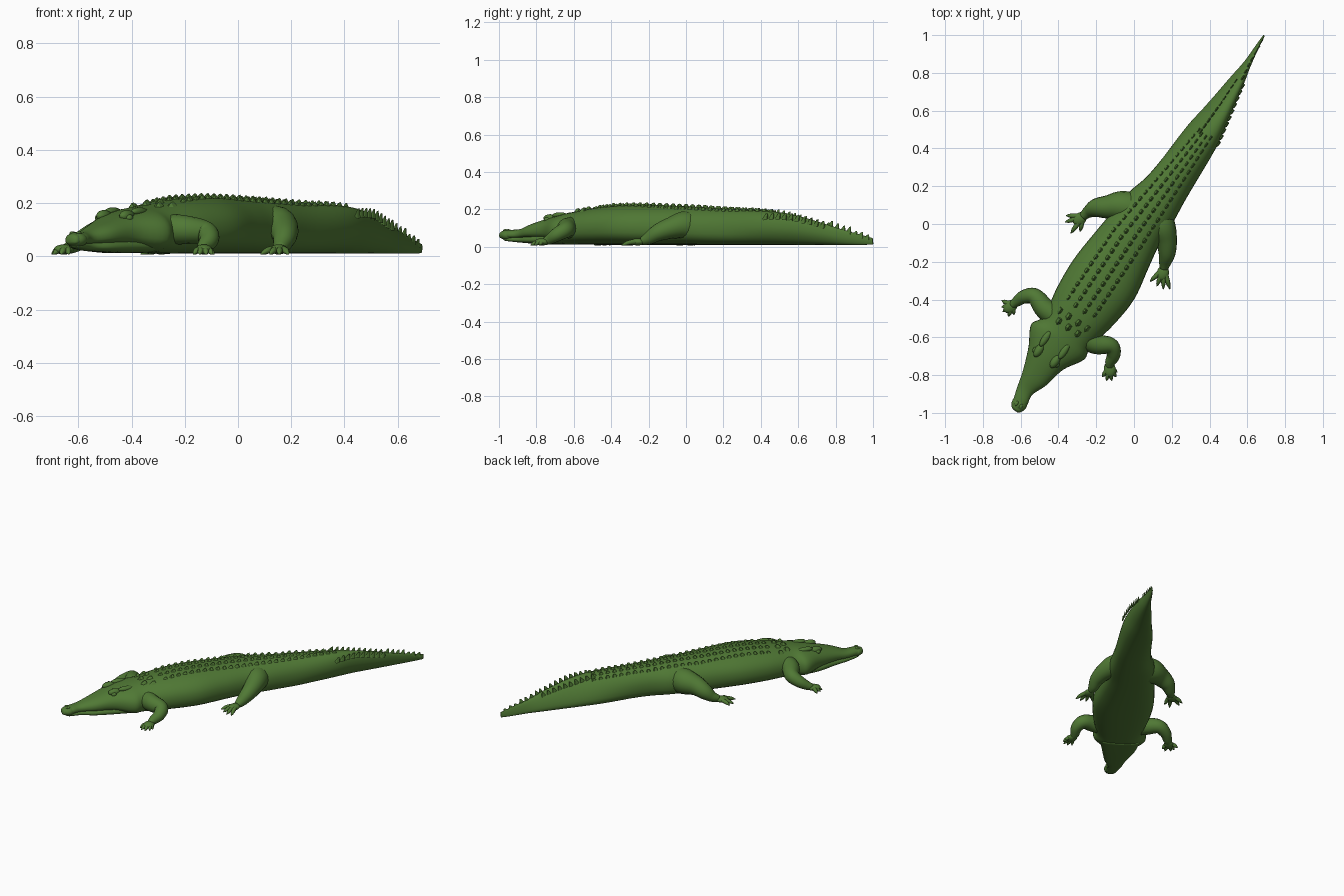
import bpy, bmesh, math
from mathutils import Vector

if "Cube" in bpy.data.objects:
    bpy.data.objects.remove(bpy.data.objects["Cube"])

mat = bpy.data.materials.new("green_hide")
mat.diffuse_color = (0.08, 0.19, 0.035, 1)
mat.use_nodes = True
mat.node_tree.nodes["Principled BSDF"].inputs["Base Color"].default_value = mat.diffuse_color


# Body frame: s runs from snout to tail along the diagonal, t runs to the animal's +x side
def world(s, t, z):
    return Vector((0.555 * s + 0.832 * t, 0.832 * s - 0.555 * t, z))


def smooth_path(pts, steps):
    out = []
    for i in range(len(pts) - 1):
        p0, p1, p2, p3 = (pts[max(0, min(len(pts) - 1, i + k))] for k in (-1, 0, 1, 2))
        for k in range(steps):
            u = k / steps
            out.append([0.5 * (2 * b + (c - a) * u + (2 * a - 5 * b + 4 * c - d) * u * u
                               + (3 * b - a - 3 * c + d) * u ** 3)
                        for a, b, c, d in zip(p0, p1, p2, p3)])
    out.append(list(pts[-1]))
    return out


def finish(name, bm, smooth=True):
    bmesh.ops.recalc_face_normals(bm, faces=bm.faces)
    me = bpy.data.meshes.new(name)
    for f in bm.faces:
        f.smooth = smooth
    bm.to_mesh(me)
    bm.free()
    ob = bpy.data.objects.new(name, me)
    bpy.context.collection.objects.link(ob)
    me.materials.append(mat)
    return ob


def bridge(bm, rings):
    loops = [[bm.verts.new(p) for p in r] for r in rings]
    n = len(loops[0])
    for a, b in zip(loops, loops[1:]):
        for i in range(n):
            bm.faces.new((a[i], a[(i + 1) % n], b[(i + 1) % n], b[i]))
    bm.faces.new(loops[0][::-1])
    bm.faces.new(loops[-1])


def skew(s):
    return 0.45 * max(0, min(1, (s - 0.35) / 0.4))


def section(s, c, w, bot, top, n=32):
    mid = bot + 0.43 * (top - bot)
    ring = []
    for i in range(n):
        a = 2 * math.pi * i / n
        ca, sa = math.cos(a), math.sin(a)
        e = 2 / 2.2 if sa > 0 else 2 / 2.7
        h = math.copysign(abs(sa) ** e, sa)
        x = math.copysign(abs(ca) ** e, ca)
        z = mid + h * ((top - mid) if sa > 0 else (mid - bot))
        ring.append(world(s, c + w * (x * (1 - abs(skew(s)) * 0.5 * max(h, 0)) + skew(s) * h), z))
    return ring


def loft(name, rows):
    bm = bmesh.new()
    bridge(bm, [section(*r) for r in rows])
    return finish(name, bm)


# Body with upper head and tail: s, centre, half width, bottom, top
body = smooth_path([
    (-1.172, .028, .012, .052, .07), (-1.16, .025, .030, .044, .084), (-1.11, .020, .041, .045, .09),
    (-1.05, .008, .046, .045, .095), (-.97, .014, .073, .045, .122), (-.85, .006, .110, .035, .157),
    (-.745, .01, .168, .014, .178), (-.67, .022, .150, .012, .19), (-.5, .027, .180, .01, .215),
    (-.33, .03, .192, .01, .225), (-.15, .023, .170, .01, .222), (0, .02, .150, .01, .217),
    (.13, .026, .141, .01, .211), (.27, .038, .117, .01, .203), (.565, .044, .094, .01, .192),
    (.74, .043, .064, .01, .170), (.93, .036, .037, .01, .122), (1.04, .03, .019, .01, .09),
    (1.15, .022, .009, .01, .062), (1.213, .019, .004, .012, .046)], 5)
loft("body", body)

# Lower jaw
loft("lower_jaw", smooth_path([
    (-1.15, .024, .012, .036, .05), (-1.13, .022, .030, .03, .054), (-1.05, .008, .042, .022, .056),
    (-.97, .014, .068, .017, .062), (-.85, .006, .104, .012, .075), (-.72, .01, .13, .012, .08)], 4))


def surface(s, t):
    """Height of the back at s, t."""
    r = min(body, key=lambda b: abs(b[0] - s))
    mid = r[3] + 0.43 * (r[4] - r[3])
    q = min(0.95, abs(t - r[1] - r[2] * skew(s)) / r[2])
    return mid + (r[4] - mid) * (1 - q ** 2.2) ** (1 / 2.2)


def blob(name, loc, size, turn=0.0):
    bm = bmesh.new()
    bmesh.ops.create_uvsphere(bm, u_segments=16, v_segments=10, radius=1)
    c, s = math.cos(turn), math.sin(turn)
    for v in bm.verts:
        x, y, z = v.co.x * size[0], v.co.y * size[1], v.co.z * size[2]
        v.co = Vector(loc) + Vector((c * x - s * y, s * x + c * y, z))
    return finish(name, bm)


# Snout tip, nostrils and brows
AX = math.atan2(0.832, 0.555)
blob("snout_tip", world(-1.13, .024, .062), (.042, .042, .029), AX)
for side in (-1, 1):
    blob("nostril", world(-1.135, .024 + side * .014, .087), (.014, .009, .007), AX)
    blob("brow", world(-.835, .004 + side * .052, .152), (.042, .022, .022), AX)
    blob("eye", world(-.845, .004 + side * .068, .144), (.017, .015, .014), AX)
    blob("skull_ridge", world(-.765, .006 + side * .06, .168), (.05, .018, .016), AX)


# Keeled scutes on the back and upright fins on the tail
def scute(bm, s, t, length, width, height, lean):
    z = surface(s, t)
    base = [bm.verts.new(world(s + a * length, t + b * width,
                               min(z, surface(s + a * length, t + b * width)) - .006))
            for a, b in ((-.5, 0), (-.2, .5), (.4, .5), (.5, 0), (.4, -.5), (-.2, -.5))]
    keel = [bm.verts.new(world(s + a * length, t, z + height * k)) for a, k in ((lean - .15, .9), (lean + .15, 1))]
    f, k0, k1 = base, keel[0], keel[1]
    for face in ((f[0], f[1], k0), (f[1], f[2], k1, k0), (f[2], f[3], k1), (f[3], f[4], k1),
                 (f[4], f[5], k0, k1), (f[5], f[0], k0)):
        bm.faces.new(face)


bm = bmesh.new()
for i in range(27):
    s = -.53 + i * .043
    spread = 1 - .55 * max(0, (s + .1) / .7)
    for k in (-1.6, -.55, .55, 1.6):
        scute(bm, s + (.012 if abs(k) > 1 else 0), .012 + .03 * max(0, s + .1) / .6 + k * .052 * spread,
              .038, .03 * spread, .013, .12)
for s, ts in ((-.65, (-.06, .0, .06)), (-.60, (-.085, -.03, .03, .085))):
    for t in ts:
        scute(bm, s, .015 + t, .05, .04, .016, .1)
finish("back_scutes", bm, False)

bm = bmesh.new()
for i in range(17):
    s = .60 + i * .036
    r = min(body, key=lambda b: abs(b[0] - s))
    rows = (-.25, 1.05) if s < .95 else (.45,)
    for k in rows:
        scute(bm, s, r[1] + r[2] * k, .036, .012, .024 if s < 1.1 else .012, .3)
finish("tail_fins", bm, False)


# Legs: swept tubes of x, y, z, radius
def add_tube(bm, pts, n, steps):
    path = smooth_path(pts, steps)
    rings = []
    for i, p in enumerate(path):
        d = (Vector(path[min(i + 1, len(path) - 1)][:3]) - Vector(path[max(i - 1, 0)][:3])).normalized()
        u = d.cross(Vector((0, 0, 1))).normalized()
        v = u.cross(d)
        rings.append([Vector(p[:3]) + max(p[3], .001) * (u * math.cos(2 * math.pi * j / n) + v * math.sin(2 * math.pi * j / n))
                      for j in range(n)])
    bridge(bm, rings)


def leg(name, pts, tips):
    bm = bmesh.new()
    add_tube(bm, pts, 16, 6)
    x, y = pts[-1][:2]
    for tx, ty in tips:
        add_tube(bm, [(x, y, .03, .014), (x + .55 * (tx - x), y + .55 * (ty - y), .024, .013),
                      (x + .8 * (tx - x), y + .8 * (ty - y), .016, .01), (tx, ty, .008, .002)], 8, 3)
    finish(name, bm)
    mx = sum(p[0] for p in tips) / len(tips) - x
    my = sum(p[1] for p in tips) / len(tips) - y
    blob(name + "_foot", (x + mx * .25, y + my * .25, .026), (.042, .032, .019), math.atan2(my, mx))


leg("front_leg_left",
    [(-.40, -.50, .10, .06), (-.47, -.45, .10, .056), (-.525, -.385, .09, .045), (-.58, -.385, .065, .037),
     (-.62, -.41, .04, .028), (-.645, -.43, .028, .02)],
    [(-.70, -.405), (-.70, -.44), (-.695, -.465), (-.665, -.49), (-.635, -.48)])
leg("front_leg_right",
    [(-.27, -.60, .10, .06), (-.20, -.635, .10, .054), (-.125, -.645, .09, .044), (-.108, -.69, .065, .037),
     (-.125, -.73, .04, .028), (-.13, -.755, .028, .02)],
    [(-.168, -.81), (-.145, -.83), (-.118, -.83), (-.095, -.81), (-.09, -.785)])
leg("hind_leg_left",
    [(.04, .07, .10, .085), (-.06, .095, .11, .08), (-.14, .09, .10, .062), (-.20, .085, .075, .05),
     (-.24, .065, .045, .034), (-.27, .04, .03, .022)],
    [(-.36, .045), (-.365, .01), (-.335, -.05), (-.285, -.04)])
leg("hind_leg_right",
    [(.10, .06, .10, .085), (.145, -.01, .115, .075), (.17, -.08, .10, .058), (.175, -.15, .075, .046),
     (.165, -.20, .045, .034), (.158, -.235, .03, .022)],
    [(.085, -.305), (.12, -.33), (.155, -.345), (.19, -.345)])
